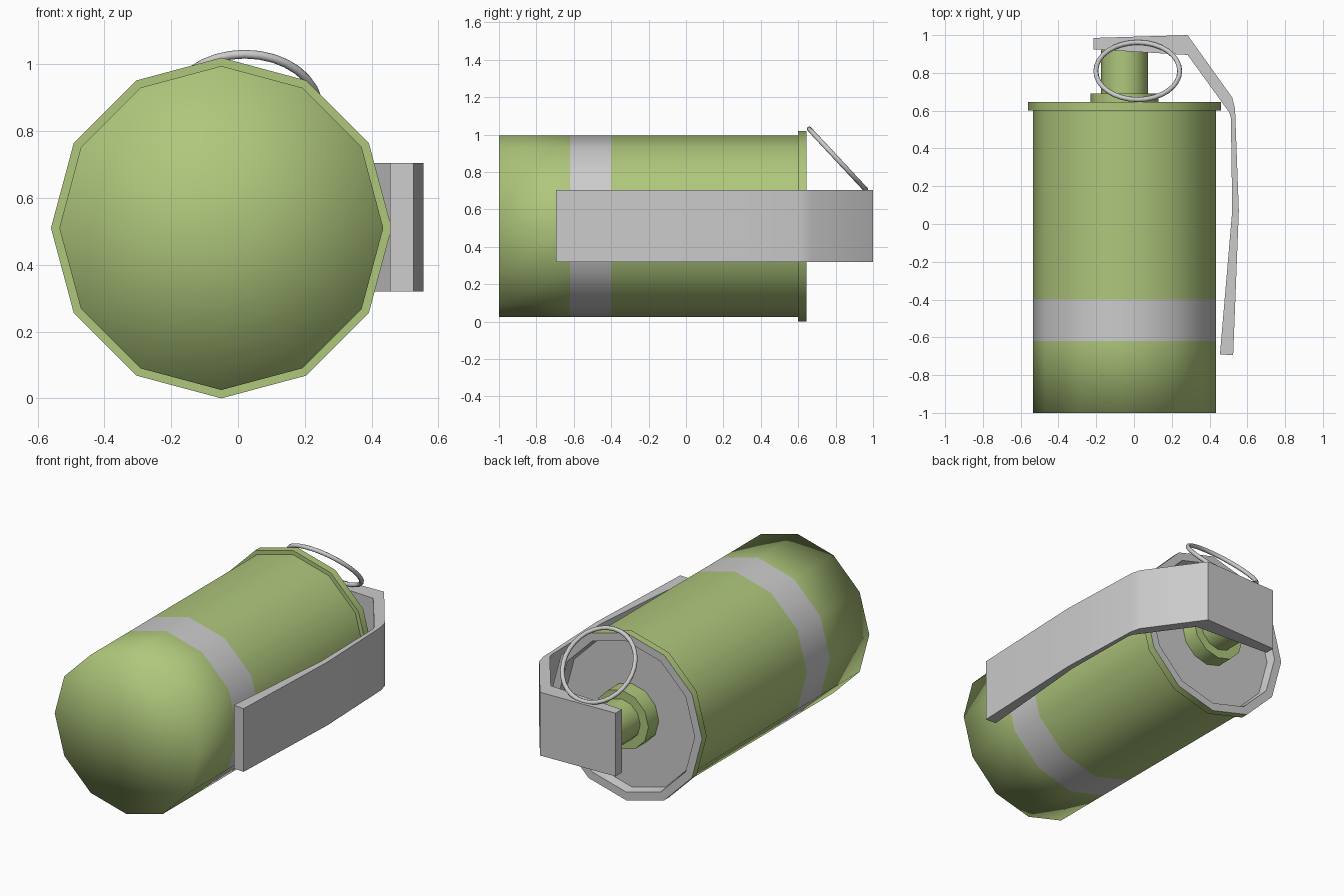
import bpy, bmesh, math

if "Cube" in bpy.data.objects:
    bpy.data.objects.remove(bpy.data.objects["Cube"])

CX, CZ = -0.05, 0.51   # axis of the can runs along y


def material(name, rgb):
    m = bpy.data.materials.new(name)
    m.diffuse_color = (*rgb, 1)
    m.use_nodes = True
    m.node_tree.nodes["Principled BSDF"].inputs["Base Color"].default_value = m.diffuse_color
    return m


GREEN = material("olive_green", (0.43, 0.57, 0.2))
GREY = material("plain_grey", (0.8, 0.8, 0.8))


def finish(name, bm, mats=(), angle=None):
    bmesh.ops.remove_doubles(bm, verts=bm.verts, dist=1e-5)
    bmesh.ops.recalc_face_normals(bm, faces=bm.faces)
    me = bpy.data.meshes.new(name)
    bm.to_mesh(me)
    bm.free()
    for m in mats:
        me.materials.append(m)
    ob = bpy.data.objects.new(name, me)
    bpy.context.collection.objects.link(ob)
    bpy.ops.object.select_all(action='DESELECT')
    ob.select_set(True)
    bpy.context.view_layer.objects.active = ob
    if angle is None:
        bpy.ops.object.shade_smooth()
    else:
        bpy.ops.object.shade_smooth_by_angle(angle=math.radians(angle))
    return ob


def lathe(name, profile, grey=(), angle=None, n=12):
    """Revolve (radius, y) points; segments listed in grey use the grey slot."""
    bm = bmesh.new()
    rings = []
    for r, y in profile:
        if r == 0:
            rings.append([bm.verts.new((CX, y, CZ))] * n)
        else:
            rings.append([bm.verts.new((CX + r * math.cos(math.tau * k / n), y,
                                        CZ + r * math.sin(math.tau * k / n)))
                          for k in range(n)])
    for s, (a, b) in enumerate(zip(rings, rings[1:])):
        for k in range(n):
            j = (k + 1) % n
            quad = list(dict.fromkeys((a[k], a[j], b[j], b[k])))
            bm.faces.new(quad).material_index = 1 if s in grey else 0
    return finish(name, bm, (GREEN, GREY), angle)


# Can with its painted grey band
lathe("can_body", [(0, -1), (0.485, -1), (0.485, -0.62), (0.485, -0.4), (0.485, 0.6)],
      grey=(2,))

# Rolled rim and recessed grey lid
lathe("rim_and_lid", [(0.485, 0.6), (0.51, 0.6), (0.51, 0.645), (0.46, 0.645),
                      (0.45, 0.59), (0, 0.59)], grey=(2, 3, 4), angle=40)

# Fuse collar and neck
lathe("fuse_collar", [(0.18, 0.59), (0.18, 0.69), (0, 0.69)], angle=40)
lathe("fuse_neck", [(0.125, 0.69), (0.125, 0.94), (0, 0.94)], angle=40)

# Safety lever: matching outer and inner outlines, extruded across z
outer = [(-0.215, 0.985), (0.284, 1.0), (0.52, 0.67), (0.535, 0.61), (0.555, 0.07), (0.525, -0.695)]
inner = [(-0.215, 0.925), (0.284, 0.895), (0.505, 0.59), (0.513, 0.56), (0.52, 0.07), (0.455, -0.69)]
bm = bmesh.new()
sections = [[bm.verts.new((x, y, z)) for (x, y), z in
             ((o, 0.32), (o, 0.705), (i, 0.705), (i, 0.32))] for o, i in zip(outer, inner)]
for a, b in zip(sections, sections[1:]):
    for k in range(4):
        j = (k + 1) % 4
        bm.faces.new((a[k], a[j], b[j], b[k]))
bm.faces.new(sections[0])
bm.faces.new(sections[-1])
finish("safety_lever", bm, angle=50)

# Pull ring leaning on the lever edge
bpy.ops.mesh.primitive_torus_add(major_radius=0.222, minor_radius=0.013,
                                 major_segments=32, minor_segments=8,
                                 location=(0.02, 0.81, 0.868),
                                 rotation=(-math.radians(47), 0, 0))
bpy.context.object.name = "pull_ring"
bpy.ops.object.shade_smooth()
